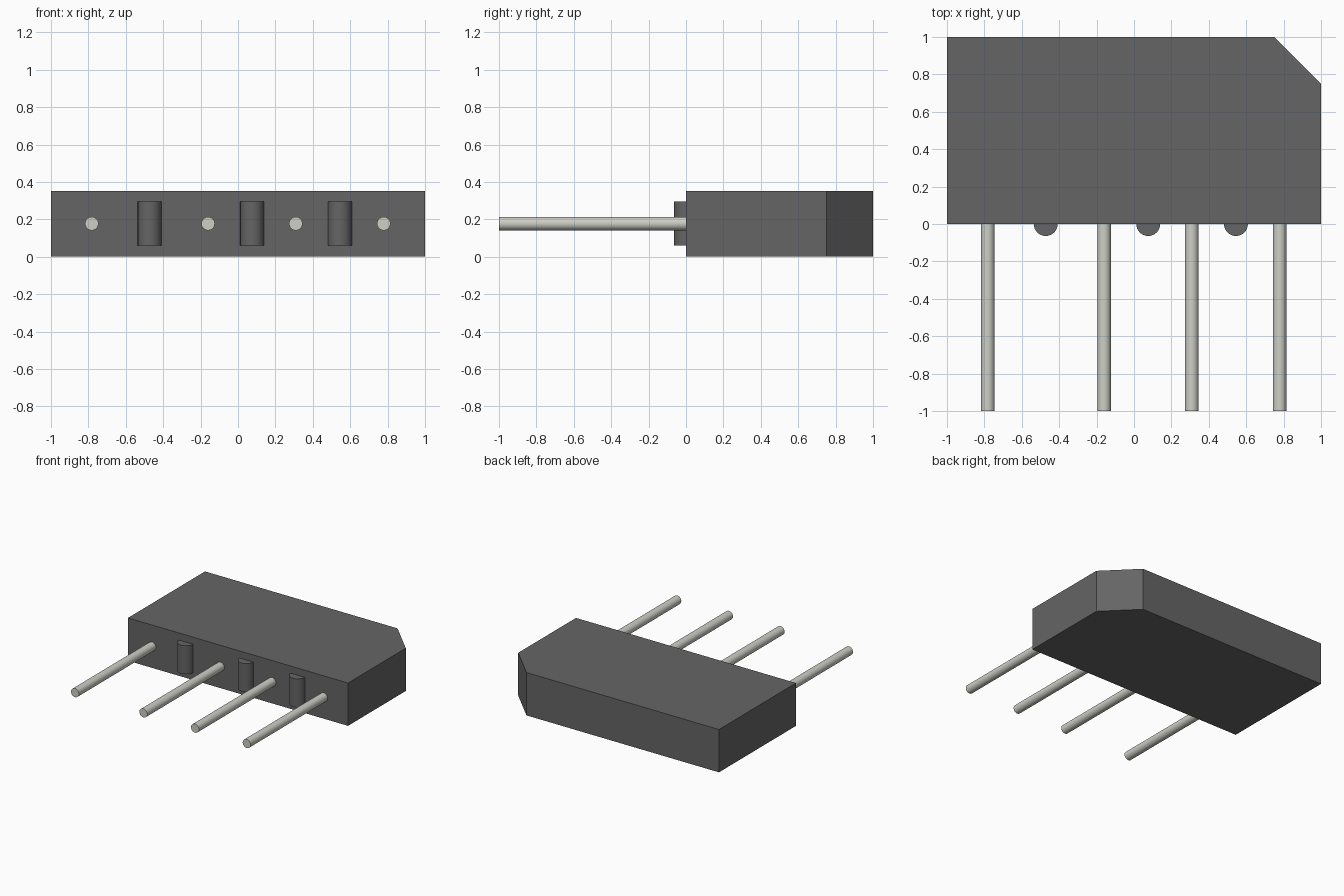
import bpy, bmesh, math

if "Cube" in bpy.data.objects:
    bpy.data.objects.remove(bpy.data.objects["Cube"])


def material(name, color):
    m = bpy.data.materials.new(name)
    m.diffuse_color = color
    m.use_nodes = True
    m.node_tree.nodes["Principled BSDF"].inputs["Base Color"].default_value = m.diffuse_color
    return m


dark = material("dark_plastic", (0.13, 0.13, 0.13, 1))
metal = material("tinned_metal", (0.62, 0.62, 0.57, 1))


def prism(name, outline, z0, z1, mat):
    """Extrude an xy outline from z0 up to z1."""
    bm = bmesh.new()
    face = bm.faces.new([bm.verts.new((x, y, z0)) for x, y in outline])
    ext = bmesh.ops.extrude_face_region(bm, geom=[face])
    top = [v for v in ext["geom"] if isinstance(v, bmesh.types.BMVert)]
    bmesh.ops.translate(bm, verts=top, vec=(0, 0, z1 - z0))
    bmesh.ops.recalc_face_normals(bm, faces=bm.faces)
    mesh = bpy.data.meshes.new(name)
    bm.to_mesh(mesh)
    bm.free()
    obj = bpy.data.objects.new(name, mesh)
    bpy.context.collection.objects.link(obj)
    mesh.materials.append(mat)
    return obj


def smooth(obj):
    bpy.ops.object.select_all(action='DESELECT')
    obj.select_set(True)
    bpy.context.view_layer.objects.active = obj
    bpy.ops.object.shade_smooth_by_angle(angle=math.radians(35))


# Package body with one chamfered corner
prism("body", [(-1, 0), (1, 0), (1, 0.75), (0.75, 1), (-1, 1)], 0, 0.352, dark)

# Half-round standoffs on the front face
R, N = 0.064, 16
for i, x in enumerate((-0.472, 0.076, 0.545), 1):
    arc = [(x + R * math.cos(math.pi + math.pi * k / N),
            R * math.sin(math.pi + math.pi * k / N)) for k in range(N + 1)]
    smooth(prism(f"standoff_{i}", arc, 0.06, 0.294, dark))

# Round wire leads pointing forward
for i, x in enumerate((-0.782, -0.16, 0.309, 0.779), 1):
    bpy.ops.mesh.primitive_cylinder_add(vertices=32, radius=0.036, depth=1,
                                        location=(x, -0.5, 0.177),
                                        rotation=(math.pi / 2, 0, 0))
    lead = bpy.context.object
    lead.name = f"lead_{i}"
    lead.data.materials.append(metal)
    smooth(lead)
